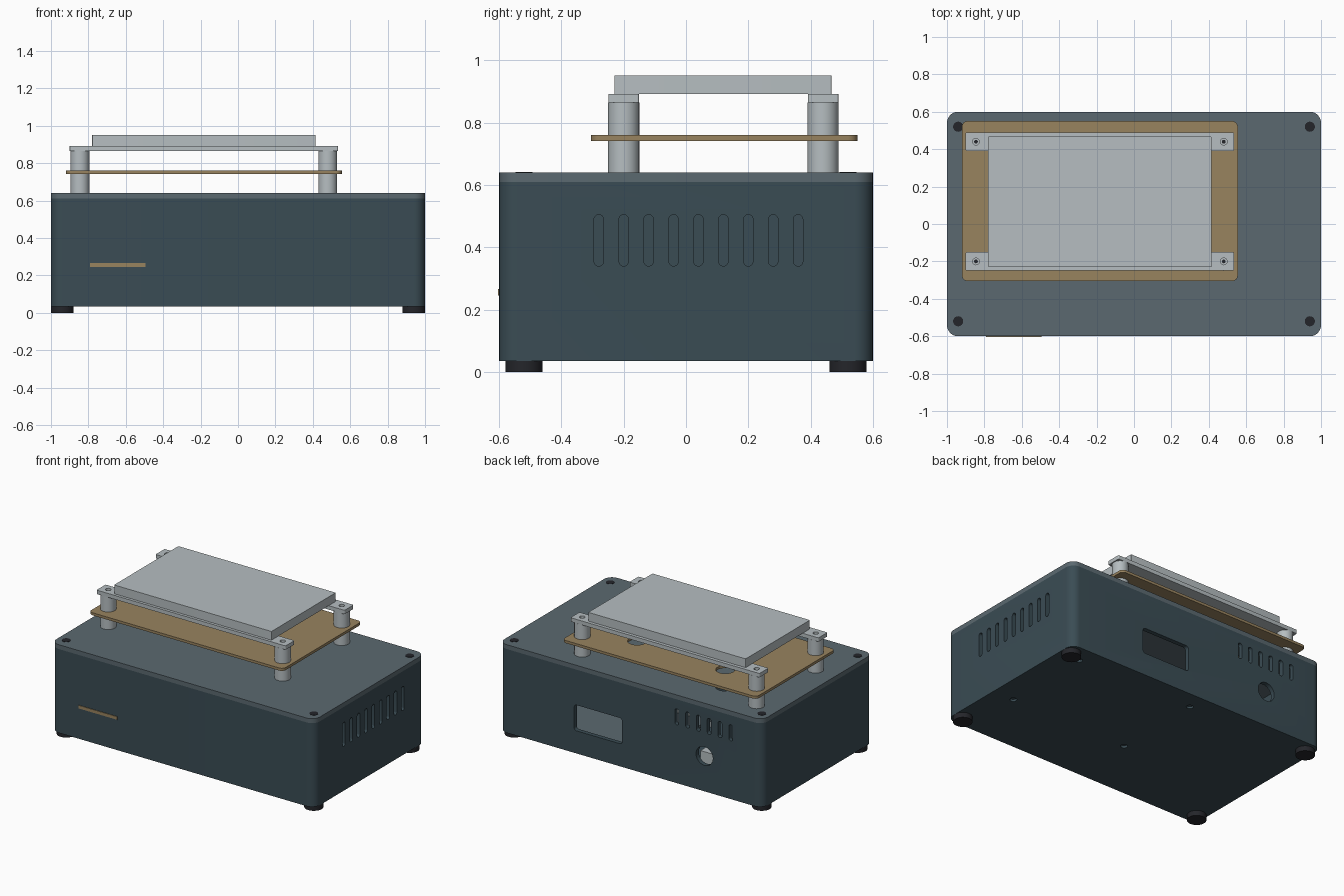
import bpy, bmesh, math
from mathutils import Vector

cube = bpy.data.objects.get("Cube")
if cube:
    bpy.data.objects.remove(cube, do_unlink=True)


def material(name, hex_code):
    srgb = [int(hex_code[i:i + 2], 16) / 255 for i in (0, 2, 4)]
    colour = [((c + 0.055) / 1.055) ** 2.4 for c in srgb] + [1]
    mat = bpy.data.materials.new(name)
    mat.use_nodes = True
    mat.diffuse_color = colour
    mat.node_tree.nodes["Principled BSDF"].inputs["Base Color"].default_value = colour
    return mat


SLATE = material("dark slate", "3A4C54")
LID = material("slate grey", "5B6970")
METAL = material("light metal", "B6BEC1")
TAN = material("tan board", "98835F")
BLACK = material("black rubber", "24252A")


def add_prism(bm, x, y, z, radius=0, axis="z", steps=8):
    """Rounded rectangle extruded along an axis; x, y, z are (low, high) ranges."""
    ranges = {"x": x, "y": y, "z": z}
    u, v = [k for k in "xyz" if k != axis]
    (u0, u1), (v0, v1) = ranges[u], ranges[v]
    points = []
    if radius:
        corners = [(u1, v1, -1, -1), (u0, v1, 1, -1), (u0, v0, 1, 1), (u1, v0, -1, 1)]
        for quarter, (cu, cv, su, sv) in enumerate(corners):
            for i in range(steps + 1):
                a = math.pi / 2 * (quarter + i / steps)
                points.append((cu + su * radius + radius * math.cos(a),
                               cv + sv * radius + radius * math.sin(a)))
    else:
        points = [(u1, v1), (u0, v1), (u0, v0), (u1, v0)]
    loops = []
    for t in ranges[axis]:
        loops.append([bm.verts.new(Vector([{u: p, v: q, axis: t}[k] for k in "xyz"]))
                      for p, q in points])
    bmesh.ops.remove_doubles(bm, verts=loops[0] + loops[1], dist=1e-5)
    low = [w for w in loops[0] if w.is_valid]
    high = [w for w in loops[1] if w.is_valid]
    faces = [bm.faces.new(low), bm.faces.new(high)]
    for i in range(len(low)):
        j = (i + 1) % len(low)
        faces.append(bm.faces.new((low[i], low[j], high[j], high[i])))
    bmesh.ops.recalc_face_normals(bm, faces=faces)


def around(c, r):
    return (c - r, c + r)


def build(name, mat, prisms):
    bm = bmesh.new()
    for args in prisms:
        add_prism(bm, **args)
    mesh = bpy.data.meshes.new(name)
    bm.to_mesh(mesh)
    bm.free()
    mesh.materials.append(mat)
    mesh.shade_smooth()
    mesh.set_sharp_from_angle(angle=math.radians(30))
    obj = bpy.data.objects.new(name, mesh)
    bpy.context.collection.objects.link(obj)
    return obj


def cut(obj, prisms):
    """Subtract the prisms and bake the result."""
    cutter = build("cutter", obj.data.materials[0], prisms)
    cutter.hide_render = True
    mod = obj.modifiers.new("cut", "BOOLEAN")
    mod.operation, mod.solver, mod.object = "DIFFERENCE", "EXACT", cutter
    deps = bpy.context.evaluated_depsgraph_get()
    mesh = bpy.data.meshes.new_from_object(obj.evaluated_get(deps))
    obj.modifiers.clear()
    obj.data = mesh
    mesh.shade_smooth()
    mesh.set_sharp_from_angle(angle=math.radians(30))
    bpy.data.objects.remove(cutter, do_unlink=True)


def disc(x, y, r, z):
    return dict(x=around(x, r), y=around(y, r), z=z, radius=r)


CORNERS = [(x, y) for x in (-0.94, 0.94) for y in (-0.52, 0.52)]
POSTS = [(x, y) for x in (-0.845, 0.48) for y in (-0.2, 0.44)]
MOUNTS = [(x, y) for x in (-0.05, 0.84) for y in (-0.155, 0.475)]
CABLE_HOLES = [(-0.53, 0.33), (0.16, 0.3)]

# Hollow case with vents, ports and mounting holes
case = build("case", SLATE, [dict(x=(-1, 1), y=(-0.6, 0.6), z=(0.035, 0.61), radius=0.06)])
cut(case, [dict(x=(-0.97, 0.97), y=(-0.57, 0.57), z=(0.065, 0.7), radius=0.03)])
openings = [dict(x=(0.9, 1.1), y=around(-0.28 + 0.08 * i, 0.015), z=(0.34, 0.505),
                 radius=0.0149, axis="x") for i in range(9)]
openings += [dict(x=around(-0.35 - 0.082 * i, 0.015), y=(0.5, 0.7), z=(0.435, 0.545),
                  radius=0.0149, axis="y") for i in range(6)]
openings.append(dict(x=(0.065, 0.43), y=(0.5, 0.7), z=(0.19, 0.367), radius=0.02, axis="y"))
openings.append(dict(x=around(-0.56, 0.064), y=(0.5, 0.7), z=around(0.277, 0.064),
                     radius=0.064, axis="y"))
openings += [disc(x, y, 0.022, (0, 0.05)) for x, y in MOUNTS]
cut(case, openings)

# Lid with cable holes
lid = build("lid", LID, [dict(x=(-1, 1), y=(-0.6, 0.6), z=(0.61, 0.64), radius=0.06)])
cut(lid, [disc(x, y, 0.06, (0.5, 0.7)) for x, y in CABLE_HOLES])

# Corner screws and feet
build("lid_screws", BLACK, [disc(x, y, 0.027, (0.635, 0.642)) for x, y in CORNERS])
build("feet", BLACK, [disc(x, y, 0.06, (0, 0.035)) for x, y in CORNERS])

# Raised board carried on four posts
board = build("raised_board", TAN, [dict(x=(-0.92, 0.555), y=(-0.305, 0.55),
                                         z=(0.742, 0.76), radius=0.03)])
cut(board, [disc(x, y, 0.06, (0.7, 0.8)) for x, y in CABLE_HOLES])
build("posts", METAL, [disc(x, y, 0.05, (0.64, 0.865)) for x, y in POSTS])

# Two support bars with screw holes, and the top plate
bars = build("support_bars", METAL, [dict(x=(-0.9, 0.535), y=around(y, 0.049),
                                          z=(0.865, 0.892), radius=0.006)
                                     for y in (-0.2, 0.44)])
cut(bars, [disc(x, y, 0.018, (0.872, 0.95)) for x, y in POSTS])
build("bar_screws", BLACK, [disc(x, y, 0.01, (0.87, 0.876)) for x, y in POSTS])
build("top_plate", METAL, [dict(x=(-0.78, 0.415), y=(-0.23, 0.467), z=(0.892, 0.952),
                                radius=0.005)])

# Card in the front slot
build("front_card", TAN, [dict(x=(-0.79, -0.495), y=(-0.604, -0.4), z=(0.245, 0.266))])

# Internal board, standoffs and connectors seen through the openings
build("inner_board", LID, [dict(x=(-0.12, 0.91), y=(-0.22, 0.54), z=(0.13, 0.15), radius=0.03)])
build("inner_standoffs", METAL, [disc(x, y, 0.04, (0.06, 0.13)) for x, y in MOUNTS])
build("inner_chip", BLACK, [dict(x=(0.25, 0.42), y=(0.0, 0.15), z=(0.15, 0.24))])
build("inner_connectors", METAL, [dict(x=(0.0, 0.4), y=(-0.15, -0.05), z=(0.15, 0.26)),
                                  dict(x=(-0.66, -0.46), y=(0.3, 0.5), z=(0.065, 0.25))])
